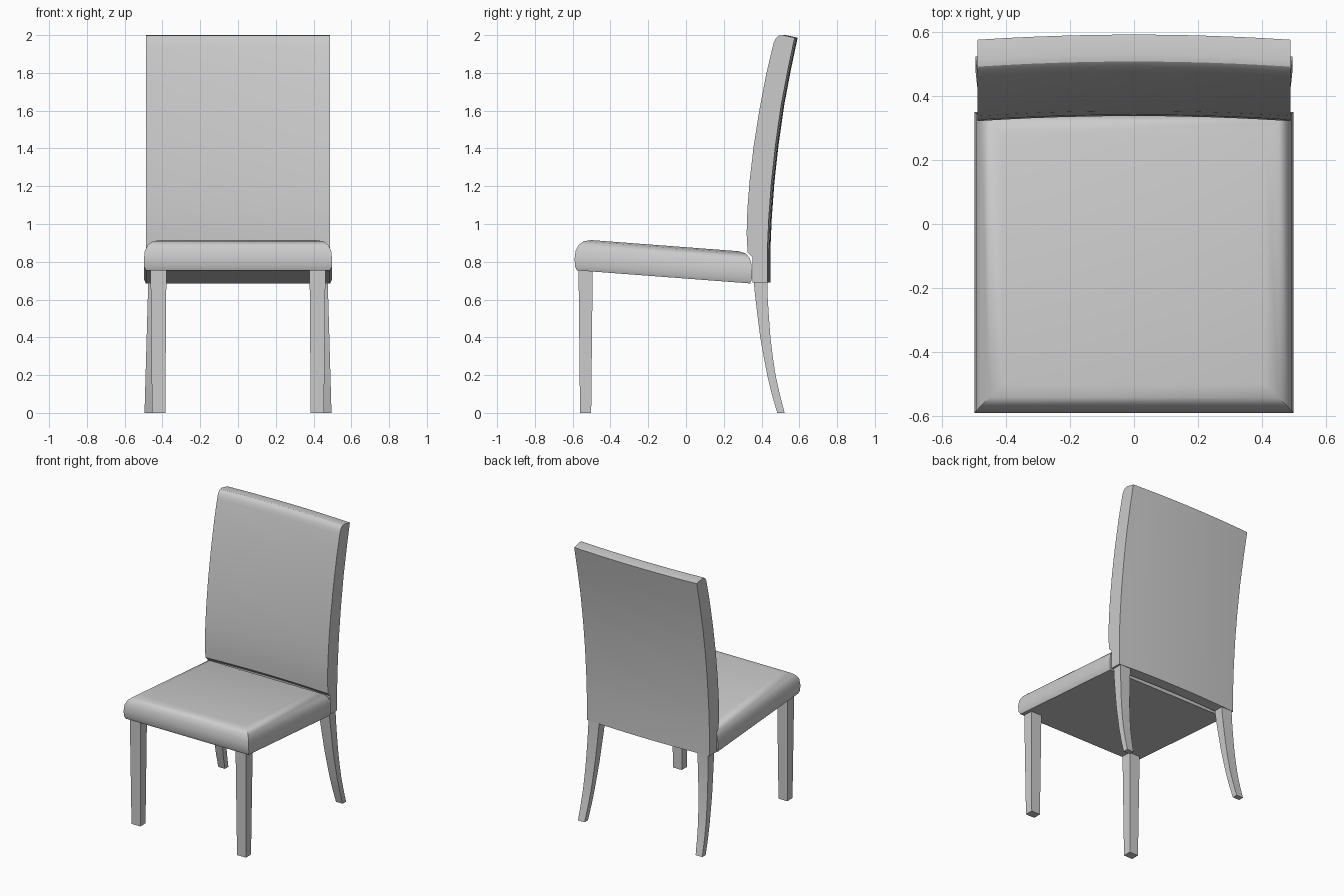
import bpy, bmesh, math

if "Cube" in bpy.data.objects:
    bpy.data.objects.remove(bpy.data.objects["Cube"])


def loft(name, rings):
    """Skin a list of equal-sized point rings and cap both ends."""
    bm = bmesh.new()
    loops = [[bm.verts.new(p) for p in ring] for ring in rings]
    n = len(loops[0])
    for a, b in zip(loops, loops[1:]):
        for i in range(n):
            j = (i + 1) % n
            bm.faces.new((a[i], a[j], b[j], b[i]))
    bm.faces.new(loops[0][::-1])
    bm.faces.new(loops[-1])
    bmesh.ops.recalc_face_normals(bm, faces=bm.faces)
    mesh = bpy.data.meshes.new(name)
    bm.to_mesh(mesh)
    bm.free()
    obj = bpy.data.objects.new(name, mesh)
    bpy.context.collection.objects.link(obj)
    bpy.ops.object.select_all(action='DESELECT')
    obj.select_set(True)
    bpy.context.view_layer.objects.active = obj
    bpy.ops.object.shade_smooth_by_angle(angle=math.radians(32))
    return obj


def rect(x0, x1, y0, y1, z):
    return [(x0, y0, z), (x1, y0, z), (x1, y1, z), (x0, y1, z)]


# Seat: stacked mitred rectangles (half width, front, back, height), sloping down to the rear
seat_layers = [
    (0.488, -0.578, 0.340, 0.000), (0.497, -0.587, 0.348, 0.020),
    (0.498, -0.590, 0.349, 0.060), (0.493, -0.584, 0.346, 0.105),
    (0.478, -0.568, 0.337, 0.135), (0.452, -0.542, 0.316, 0.157),
    (0.410, -0.500, 0.280, 0.166),
]
loft("seat", [[(x, y, 0.711 - 0.0753 * y + h) for x, y, _ in rect(-w, w, f, b, 0)]
              for w, f, b, h in seat_layers])

# Backrest: curved side profile (y, z) swept across the width with a slight bow
back_profile = [
    (0.352, 0.690), (0.352, 0.825), (0.326, 0.850), (0.321, 0.95), (0.325, 1.08),
    (0.337, 1.23), (0.358, 1.41), (0.388, 1.60), (0.424, 1.79), (0.459, 1.94),
    (0.466, 1.965), (0.477, 1.985), (0.491, 1.997), (0.512, 2.0), (0.575, 1.986),
    (0.540, 1.82), (0.504, 1.63), (0.474, 1.42), (0.452, 1.22),
    (0.438, 1.03), (0.431, 0.87), (0.431, 0.690),
]
steps = 12
half = 0.488
back_rings = []
for k in range(steps + 1):
    t = 2 * k / steps - 1
    bow = 0.016 * (1 - t * t)
    back_rings.append([(half * t, y + bow, z) for y, z in back_profile])
loft("backrest", back_rings)

# Rear leg stations: front y, back y, z; the leg narrows and splays toward the foot
rear_path = [
    (0.483, 0.522, 0.0), (0.454, 0.496, 0.10), (0.430, 0.474, 0.20),
    (0.411, 0.459, 0.30), (0.393, 0.447, 0.40), (0.378, 0.438, 0.52),
    (0.366, 0.432, 0.62), (0.358, 0.430, 0.70),
]

for side, label in ((-1, "left"), (1, "right")):
    # Front legs: square, tapered
    loft(f"front_leg_{label}", [
        rect(side * 0.385, side * 0.455, -0.561, -0.502, 0.0),
        rect(side * 0.379, side * 0.463, -0.569, -0.494, 0.76)])
    # Rear legs: sabre curve
    rings = []
    for f, b, z in rear_path:
        t = z / 0.70
        rings.append(rect(side * (0.442 - 0.052 * t), side * (0.495 - 0.020 * t), f, b, z))
    loft(f"rear_leg_{label}", rings)
